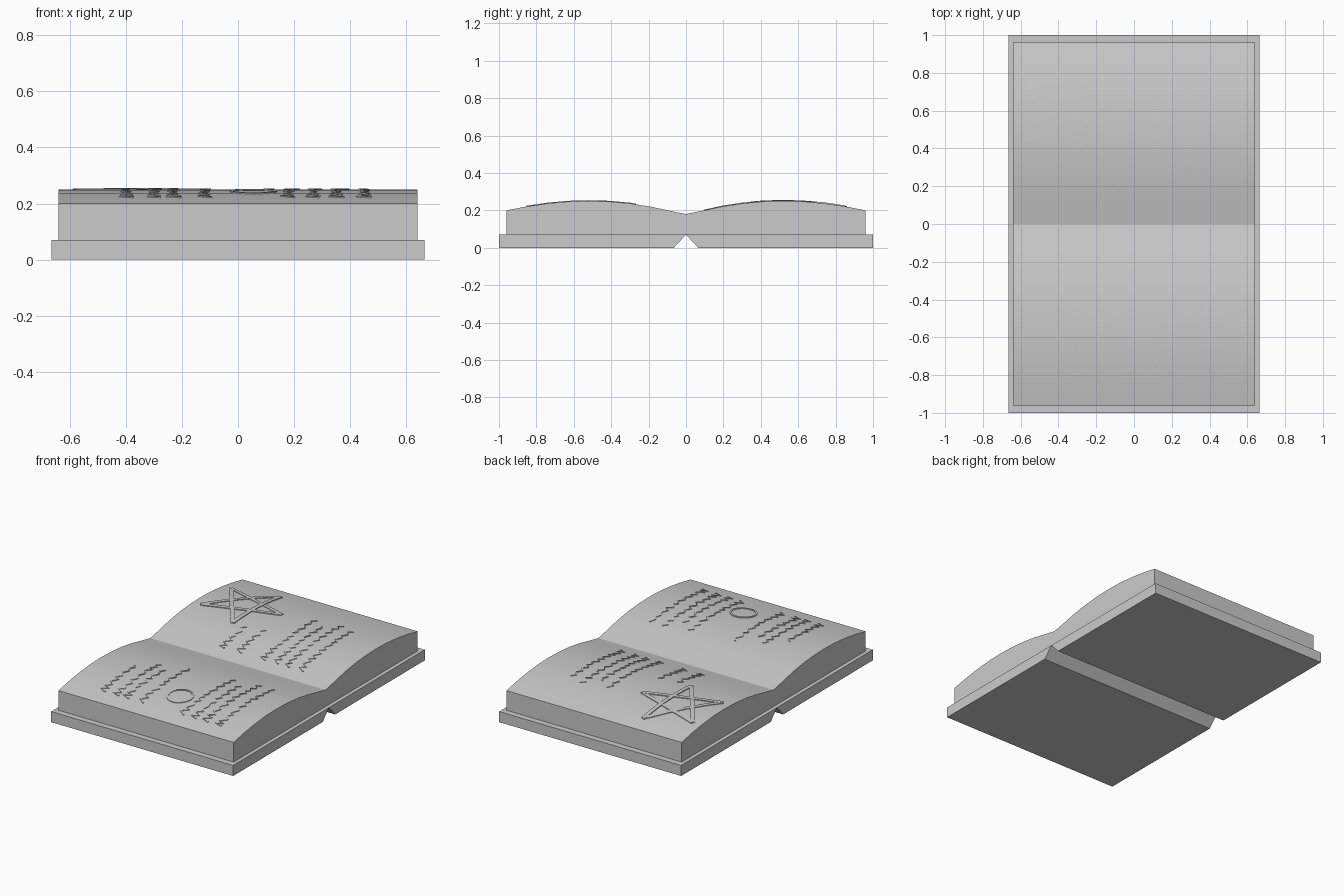
import bpy, bmesh, math, random
from mathutils import Vector

if "Cube" in bpy.data.objects:
    bpy.data.objects.remove(bpy.data.objects["Cube"])

random.seed(4)

# Top curve of one page half: distance from the gutter, height
CURVE = [(0, .18), (.08, .196), (.19, .220), (.30, .237), (.41, .247), (.52, .25),
         (.63, .247), (.74, .237), (.85, .221), (.96, .20)]


def page_z(y):
    y = abs(y)
    for (a, za), (b, zb) in zip(CURVE, CURVE[1:]):
        if y <= b:
            return za + (zb - za) * (y - a) / (b - a)
    return CURVE[-1][1]


def finish(name, bm):
    bmesh.ops.recalc_face_normals(bm, faces=bm.faces)
    me = bpy.data.meshes.new(name)
    bm.to_mesh(me)
    bm.free()
    ob = bpy.data.objects.new(name, me)
    bpy.context.collection.objects.link(ob)
    return ob


def prism(name, profile, half_x):
    """Extrude a (y, z) outline along x."""
    bm = bmesh.new()
    face = bm.faces.new([bm.verts.new((-half_x, y, z)) for y, z in profile])
    ext = bmesh.ops.extrude_face_region(bm, geom=[face])
    moved = [v for v in ext["geom"] if isinstance(v, bmesh.types.BMVert)]
    bmesh.ops.translate(bm, verts=moved, vec=(2 * half_x, 0, 0))
    return finish(name, bm)


def add_stroke(bm, pts, width, rise=.004, closed=False):
    """Raised ribbon that follows the page surface."""
    n = len(pts)
    rings = []
    for i, p in enumerate(pts):
        a = pts[(i - 1) % n] if closed else pts[max(i - 1, 0)]
        b = pts[(i + 1) % n] if closed else pts[min(i + 1, n - 1)]
        t = (b - a).normalized()
        side = Vector((-t.y, t.x)) * width / 2
        ring = []
        for s, dz in ((-1, -.004), (-1, rise), (1, rise), (1, -.004)):
            q = p + side * s
            ring.append(bm.verts.new((q.x, q.y, page_z(q.y) + dz)))
        rings.append(ring)
    for i in range(n if closed else n - 1):
        r, s = rings[i], rings[(i + 1) % n]
        for k in range(4):
            j = (k + 1) % 4
            bm.faces.new((r[k], r[j], s[j], s[k]))
    if not closed:
        bm.faces.new(rings[0])
        bm.faces.new(rings[-1])


def squiggle(x, y0, y1):
    """Wavy ink line, with wider zigzags at its start."""
    pts, y, side = [], y0, 1
    while y < y1:
        fade = max(0, 1 - (y - y0) / .12)
        amp = random.uniform(.006, .016) + .012 * fade
        pts.append(Vector((x + side * amp, y)))
        side = -side
        y += random.uniform(.02, .04) - .008 * fade
    return pts


# Covers: two boards leaving a V groove under the spine
for name, s in (("front_cover", -1), ("back_cover", 1)):
    prism(name, [(0, .07), (s * .065, 0), (s, 0), (s, .07)], .665)

# Page block with two bulging halves
top = [(-y, z) for y, z in reversed(CURVE)] + CURVE[1:]
pages = prism("pages", [(-.96, .07)] + top + [(.96, .07)], .64)
bpy.context.view_layer.objects.active = pages
pages.select_set(True)
bpy.ops.object.shade_smooth_by_angle(angle=math.radians(15))

# Rows of abstract handwriting on both pages
ROWS = {
    "writing_right_page": (.1, [(-.19, .36), (-.07, .4), (.11, .66), (.2, .62),
                                (.28, .69), (.38, .67)]),
    "writing_left_page": (-.85, [(-.40, -.48), (-.30, -.37), (-.23, -.44), (-.12, -.32),
                                 (.18, -.29), (.27, -.35), (.35, -.27), (.45, -.26)]),
}
for name, (start, rows) in ROWS.items():
    bm = bmesh.new()
    for x, end in rows:
        add_stroke(bm, squiggle(x, start, end), .010)
    finish(name, bm)

# Five-pointed star drawing
bm = bmesh.new()
tips = [Vector((-.365 + .265 * math.cos(k * math.tau / 5),
                .6 + .265 * math.sin(k * math.tau / 5))) for k in range(5)]
for k in range(5):
    a, b = tips[k], tips[(k + 2) % 5]
    add_stroke(bm, [a.lerp(b, i / 10) for i in range(11)], .026, .004 + .0004 * k)
finish("star_drawing", bm)

# Circle drawing
bm = bmesh.new()
ring = [Vector((.055 + .078 * math.cos(k * math.tau / 24),
                -.68 + .078 * math.sin(k * math.tau / 24))) for k in range(24)]
add_stroke(bm, ring, .012, closed=True)
finish("circle_drawing", bm)
